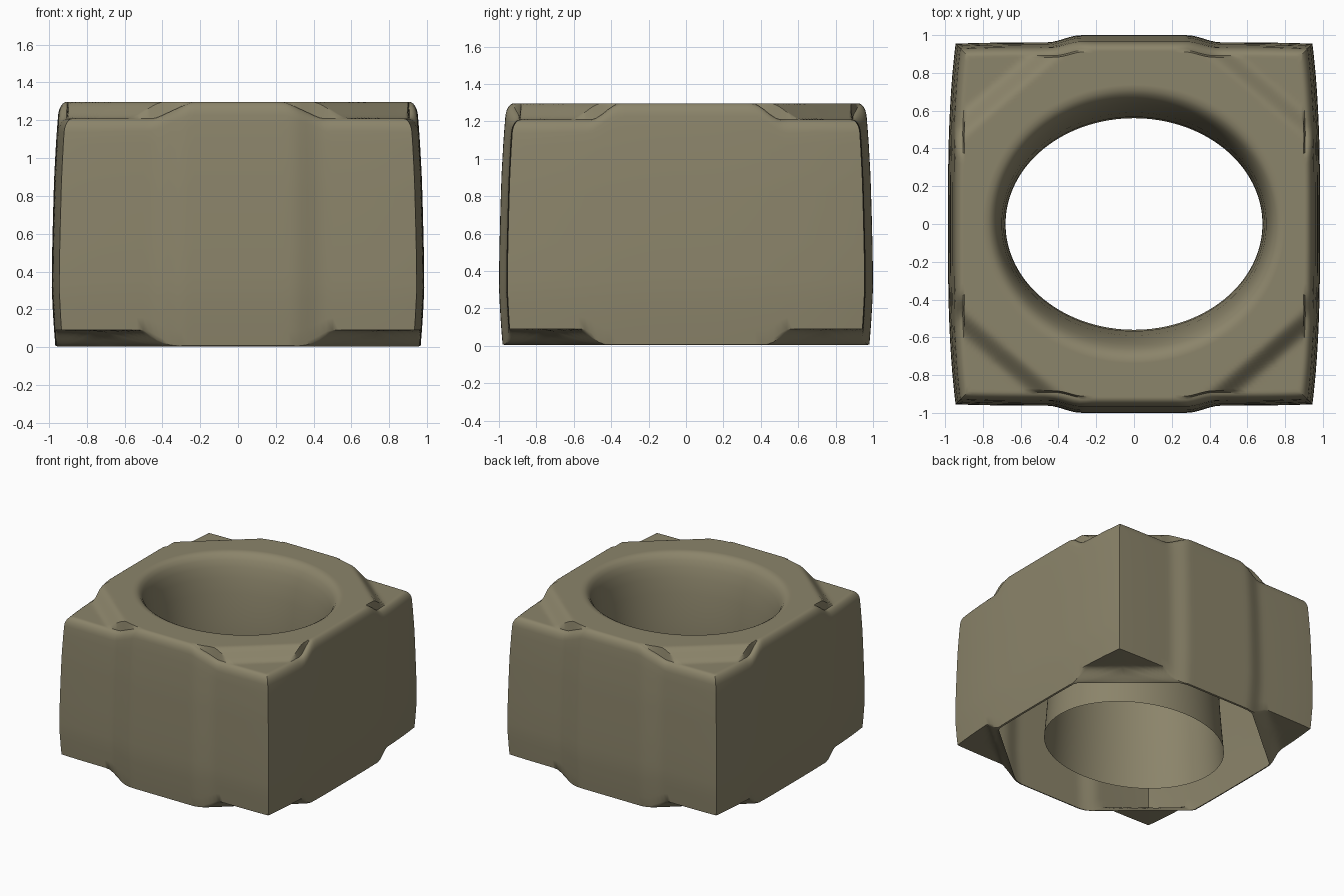
import bpy, bmesh, math

if "Cube" in bpy.data.objects:
    bpy.data.objects.remove(bpy.data.objects["Cube"])

N = 56  # segments per side of the block


def smooth(a, b, v):
    t = max(0.0, min(1.0, (v - a) / (b - a)))
    return t * t * (3 - 2 * t)


def lerp_table(table, v):
    for (a, fa), (b, fb) in zip(table, table[1:]):
        if v <= b:
            t = max(0.0, (v - a) / (b - a))
            return fa + (fb - fa) * t
    return table[-1][1]


def diag(x, y):
    # distance toward a corner: the chamfer lines are level lines of this
    return 0.647 * abs(x) + 0.762 * abs(y)


def z_top(x, y):
    return 1.297 - 0.088 * smooth(0.925, 1.05, diag(x, y))


def z_bottom(x, y):
    return 0.008 + 0.082 * smooth(0.95, 1.06, diag(x, y))


def wall_scale(z):
    return lerp_table([(0, .98), (.12, .99), (.3, 1), (.5, .998), (.7, .993),
                       (.9, .987), (1.1, .976), (1.3, .96)], z)


# Plan outline: bulged left/right sides, raised pads front and back
def outline():
    pts = []
    for side in range(4):
        for i in range(N):
            t = -1 + 2 * i / N
            if side % 2 == 0:
                x = .945 * t
                p = (x, -(1 - .038 * smooth(.28, .46, abs(x)) - .007 * abs(t) ** 6))
            else:
                y = .955 * t
                p = (.945 + .04 * (1 - abs(t) ** 3), y)
            s = 1 if side < 2 else -1
            pts.append((p[0] * s, p[1] * s))
    return pts


plan = outline()
rings = []

# Oval bore, from its open lower end up to the rounded lip
bore = [(.02, .72, .60), (.2, .705, .585), (.4, .69, .57), (.6, .68, .56),
        (.8, .682, .567), (1.0, .69, .59), (1.12, .70, .612), (1.2, .713, .637),
        (1.25, .73, .66), (1.28, .75, .685), (1.293, .772, .708)]
for z, a, b in bore:
    ring = []
    for x, y in plan:
        f = math.atan2(y, x)
        ring.append((a * math.cos(f), b * math.sin(f), z))
    rings.append(ring)

# Top face with sunken corners
EDGE, INSET = .07, .04
ROWS = 26
for r in range(ROWS):
    ring = []
    for x, y in plan:
        f = math.atan2(y, x)
        ix, iy = .795 * math.cos(f), .73 * math.sin(f)
        k = wall_scale(z_top(x, y)) - INSET
        t = r / ROWS
        px, py = ix + (x * k - ix) * t, iy + (y * k - iy) * t
        ring.append((px, py, z_top(px, py)))
    rings.append(ring)

# Rounded upper edge
for r in range(6):
    a = math.pi / 2 * (1 - r / 6)
    ring = []
    for x, y in plan:
        zt = z_top(x, y)
        k = wall_scale(zt - EDGE * (1 - math.sin(a))) - INSET * (1 - math.cos(a))
        ring.append((x * k, y * k, zt - EDGE * (1 - math.sin(a))))
    rings.append(ring)

# Bulging outer wall
for r in range(17):
    ring = []
    for x, y in plan:
        hi, lo = z_top(x, y) - EDGE, z_bottom(x, y)
        z = hi + (lo - hi) * r / 16
        k = wall_scale(z)
        ring.append((x * k, y * k, z))
    rings.append(ring)

# Underside corner recesses, ending at the open eight-sided mouth
for r in range(1, 9):
    ring = []
    for x, y in plan:
        k = wall_scale(z_bottom(x, y))
        m = min(.968, .955 / diag(x, y))
        k += (m - k) * r / 8
        ring.append((x * k, y * k, z_bottom(x * k, y * k) - .004 * r / 8))
    rings.append(ring)

# Skin the rings
bm = bmesh.new()
vr = [[bm.verts.new(p) for p in ring] for ring in rings]
n = len(plan)
for a, b in zip(vr, vr[1:]):
    for j in range(n):
        k = (j + 1) % n
        bm.faces.new((a[j], b[j], b[k], a[k]))
mesh = bpy.data.meshes.new("bored_block")
bm.to_mesh(mesh)
bm.free()
block = bpy.data.objects.new("bored_block", mesh)
bpy.context.collection.objects.link(block)

mat = bpy.data.materials.new("khaki")
mat.diffuse_color = (.26, .232, .145, 1)
mat.use_nodes = True
mat.node_tree.nodes["Principled BSDF"].inputs["Base Color"].default_value = mat.diffuse_color
mesh.materials.append(mat)

bpy.context.view_layer.objects.active = block
block.select_set(True)
bpy.ops.object.shade_smooth_by_angle(angle=math.radians(40))
